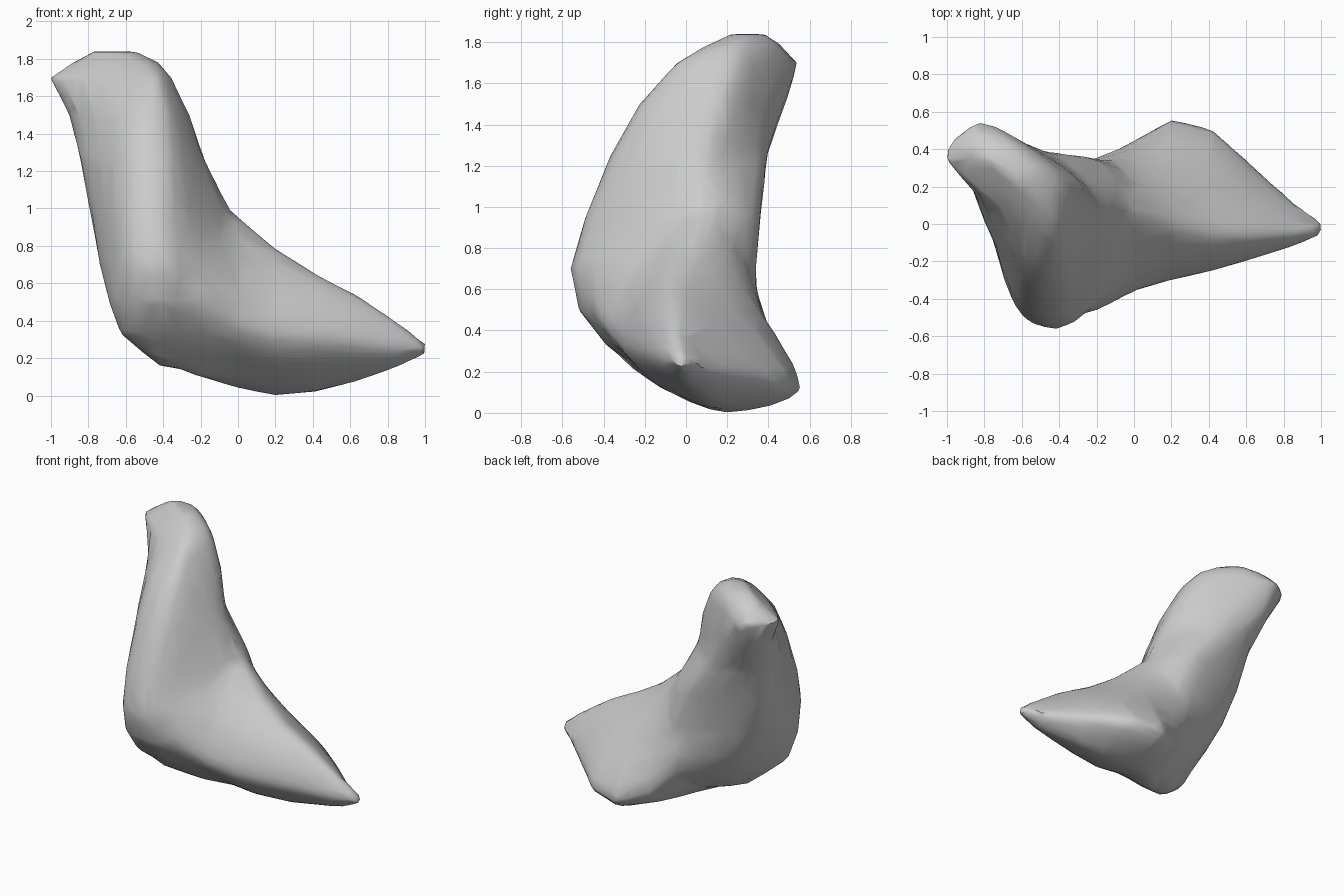
import bpy
import bmesh
from mathutils import Vector

cube = bpy.data.objects.get("Cube")
if cube:
    bpy.data.objects.remove(cube, do_unlink=True)

SIDES = 4  # samples between neighbouring key points


def ring(keys, tension):
    """Closed cardinal spline through the key points of one section."""
    n = len(keys)
    pts = []
    for i in range(n):
        a, b, c, d = (Vector(keys[(i + k) % n]) for k in (-1, 0, 1, 2))
        m0, m1 = (c - a) * tension, (d - b) * tension
        for s in range(SIDES):
            t = s / SIDES
            pts.append(b * (2*t**3 - 3*t**2 + 1) + m0 * (t**3 - 2*t**2 + t)
                       + c * (3*t**2 - 2*t**3) + m1 * (t**3 - t**2))
    return pts


def loft(bm, sections, tension):
    """Skin a closed solid through a list of sections."""
    rings = [[bm.verts.new(p) for p in ring(s, tension)] for s in sections]
    faces = [bm.faces.new(rings[0]), bm.faces.new(rings[-1])]
    n = len(rings[0])
    for lo, hi in zip(rings, rings[1:]):
        for i in range(n):
            j = (i + 1) % n
            faces.append(bm.faces.new((lo[i], lo[j], hi[j], hi[i])))
    bmesh.ops.recalc_face_normals(bm, faces=faces)


# upright neck: height, then (x, y) of left, back corner, back, right,
# front right and front left
neck = [
    (1.84, (-.78, .34), (-.74, .38), (-.65, .38), (-.55, .3), (-.56, .22), (-.64, .22)),
    (1.78, (-.88, .36), (-.83, .46), (-.65, .45), (-.43, .26), (-.46, .1), (-.6, .12)),
    (1.70, (-1.01, .34), (-.84, .545), (-.6, .44), (-.36, .23), (-.42, -.04), (-.62, .03)),
    (1.50, (-.9, .27), (-.8, .48), (-.56, .42), (-.26, .18), (-.37, -.19), (-.6, -.18)),
    (1.25, (-.84, .12), (-.74, .35), (-.45, .38), (-.17, .08), (-.35, -.33), (-.6, -.32)),
    (.95, (-.78, .02), (-.71, .26), (-.24, .36), (-.02, .08), (-.34, -.45), (-.61, -.43)),
    (.70, (-.74, -.1), (-.64, .2), (-.15, .34), (.12, .02), (-.32, -.53), (-.6, -.49)),
    (.50, (-.69, -.22), (-.54, .18), (-.1, .35), (.14, .02), (-.29, -.49), (-.58, -.47)),
    (.33, (-.63, -.25), (-.42, .15), (-.02, .37), (.1, 0), (-.22, -.36), (-.52, -.37)),
    (.15, (-.42, -.13), (-.3, .02), (-.1, .15), (0, 0), (-.1, -.1), (-.3, -.16)),
]

# tapering foot: x, then (y, z) of front, shoulder, ridge, back slope,
# back edge, underside and lower front
foot = [
    (1.01, (-.06, .25), (-.05, .26), (-.03, .28), (-.01, .27), (.01, .25), (-.02, .22), (-.04, .23)),
    (.85, (-.12, .26), (-.1, .34), (-.05, .4), (.04, .32), (.12, .2), (0, .15), (-.07, .19)),
    (.62, (-.19, .28), (-.16, .43), (-.05, .55), (.15, .42), (.33, .18), (.12, .07), (-.08, .15)),
    (.42, (-.25, .3), (-.2, .5), (-.04, .65), (.26, .47), (.51, .14), (.16, .02), (-.1, .13)),
    (.20, (-.3, .32), (-.22, .58), (.01, .79), (.29, .58), (.565, .12), (.2, 0), (-.13, .13)),
    (0, (-.36, .38), (-.25, .68), (.08, .96), (.29, .7), (.45, .18), (.12, .04), (-.17, .18)),
    (-.20, (-.46, .5), (-.36, .8), (.12, 1.12), (.31, .75), (.34, .4), (-.02, .1), (-.22, .2)),
    (-.45, (-.5, .55), (-.44, .8), (0, 1.1), (.22, .9), (.2, .6), (-.15, .2), (-.32, .27)),
]

bm = bmesh.new()
loft(bm, [[(x, y, z) for x, y in keys] for z, *keys in neck], .42)
loft(bm, [[(x, y, z) for y, z in keys] for x, *keys in foot], .4)
mesh = bpy.data.meshes.new("body")
bm.to_mesh(mesh)
bm.free()
body = bpy.data.objects.new("body", mesh)
bpy.context.collection.objects.link(body)
bpy.context.view_layer.objects.active = body
body.select_set(True)

# fuse both parts, soften the join and reduce to broad facets
fuse = body.modifiers.new("fuse", 'REMESH')
fuse.mode = 'VOXEL'
fuse.voxel_size = .02
soften = body.modifiers.new("soften", 'SMOOTH')
soften.factor = .5
soften.iterations = 14
facet = body.modifiers.new("facet", 'DECIMATE')
facet.ratio = .03
for name in [m.name for m in body.modifiers]:
    bpy.ops.object.modifier_apply(modifier=name)

# plain grey surface
grey = bpy.data.materials.new("plain grey")
grey.use_nodes = True
colour = (.6, .6, .6, 1)
grey.diffuse_color = colour
grey.node_tree.nodes["Principled BSDF"].inputs["Base Color"].default_value = colour
body.data.materials.clear()
body.data.materials.append(grey)
bpy.ops.object.shade_smooth_by_angle(angle=.7)
